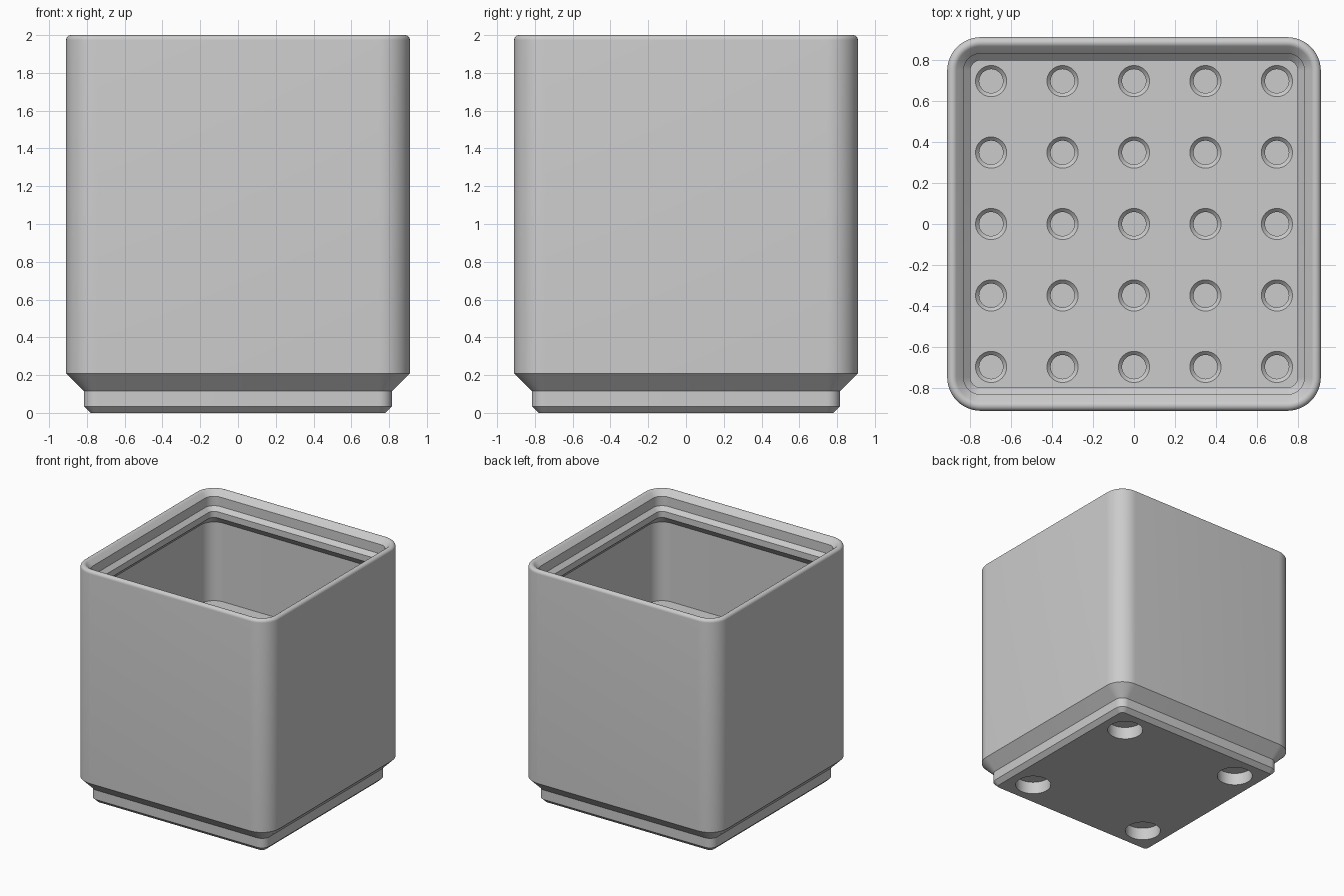
import bpy, bmesh
from math import sin, cos, pi, radians

default = bpy.data.objects.get("Cube")
if default:
    bpy.data.objects.remove(default, do_unlink=True)

CORNER = 0.746      # centre of every corner arc
TOP = 2.0
FLOOR = 1.06
LIP_R = 0.026       # rounding of the rim

grey = bpy.data.materials.new("light grey plastic")
grey.use_nodes = True
grey.diffuse_color = (0.6, 0.6, 0.6, 1)
grey.node_tree.nodes["Principled BSDF"].inputs["Base Color"].default_value = (0.6, 0.6, 0.6, 1)


def square_ring(half, z, steps=12):
    """Rounded square outline; all outlines share their corner centres."""
    r = half - CORNER
    pts = []
    for q, (sx, sy) in enumerate([(1, 1), (-1, 1), (-1, -1), (1, -1)]):
        for i in range(steps + 1):
            a = (q + i / steps) * pi / 2
            pts.append((sx * CORNER + r * cos(a), sy * CORNER + r * sin(a), z))
    return pts


def round_ring(x, y, r, z, steps=40):
    return [(x + r * cos(2 * pi * i / steps), y + r * sin(2 * pi * i / steps), z)
            for i in range(steps)]


def loft(bm, rings):
    """Skin a stack of outlines and close both ends."""
    loops = [[bm.verts.new(p) for p in ring] for ring in rings]
    n = len(loops[0])
    for a, b in zip(loops, loops[1:]):
        for i in range(n):
            j = (i + 1) % n
            bm.faces.new((a[i], a[j], b[j], b[i]))
    bm.faces.new(loops[0][::-1])
    bm.faces.new(loops[-1])


def finish(bm, name):
    bmesh.ops.recalc_face_normals(bm, faces=bm.faces)
    mesh = bpy.data.meshes.new(name)
    bm.to_mesh(mesh)
    bm.free()
    mesh.materials.append(grey)
    obj = bpy.data.objects.new(name, mesh)
    bpy.context.collection.objects.link(obj)
    return obj


# Bin wall profile: stepped foot, outer wall, rounded rim, stacking lip, inner wall, floor
foot = [(0.78, 0), (0.816, 0.035), (0.816, 0.115), (0.91, 0.209)]
rim = [(0.91 - LIP_R + LIP_R * cos(radians(a)), TOP - LIP_R + LIP_R * sin(radians(a)))
       for a in range(0, 136, 15)]
lip = [(0.83, 1.957), (0.83, 1.878), (0.797, 1.846), (0.797, 1.794), (0.868, 1.723)]
profile = foot + rim + lip + [(0.868, FLOOR)]

bm = bmesh.new()
loft(bm, [square_ring(h, z) for h, z in profile])
storage_bin = finish(bm, "storage_bin")

# Countersunk sockets in the floor
bm = bmesh.new()
for ix in range(-2, 3):
    for iy in range(-2, 3):
        x, y = ix * 0.348, iy * 0.348
        loft(bm, [round_ring(x, y, r, z) for r, z in
                  [(0.058, 0.4), (0.058, FLOOR - 0.018), (0.076, FLOOR), (0.076, FLOOR + 0.05)]])
sockets = finish(bm, "socket_cutter")

# Round magnet pockets under the foot
bm = bmesh.new()
for sx in (-1, 1):
    for sy in (-1, 1):
        loft(bm, [round_ring(sx * 0.571, sy * 0.571, 0.14, z) for z in (-0.05, 0.105)])
magnets = finish(bm, "magnet_cutter")

bpy.ops.object.select_all(action='DESELECT')
bpy.context.view_layer.objects.active = storage_bin
storage_bin.select_set(True)
for cutter in (sockets, magnets):
    mod = storage_bin.modifiers.new(cutter.name, 'BOOLEAN')
    mod.operation = 'DIFFERENCE'
    mod.solver = 'EXACT'
    mod.object = cutter
    bpy.ops.object.modifier_apply(modifier=mod.name)
    bpy.data.objects.remove(cutter, do_unlink=True)

bpy.ops.object.shade_smooth_by_angle(angle=radians(28))
